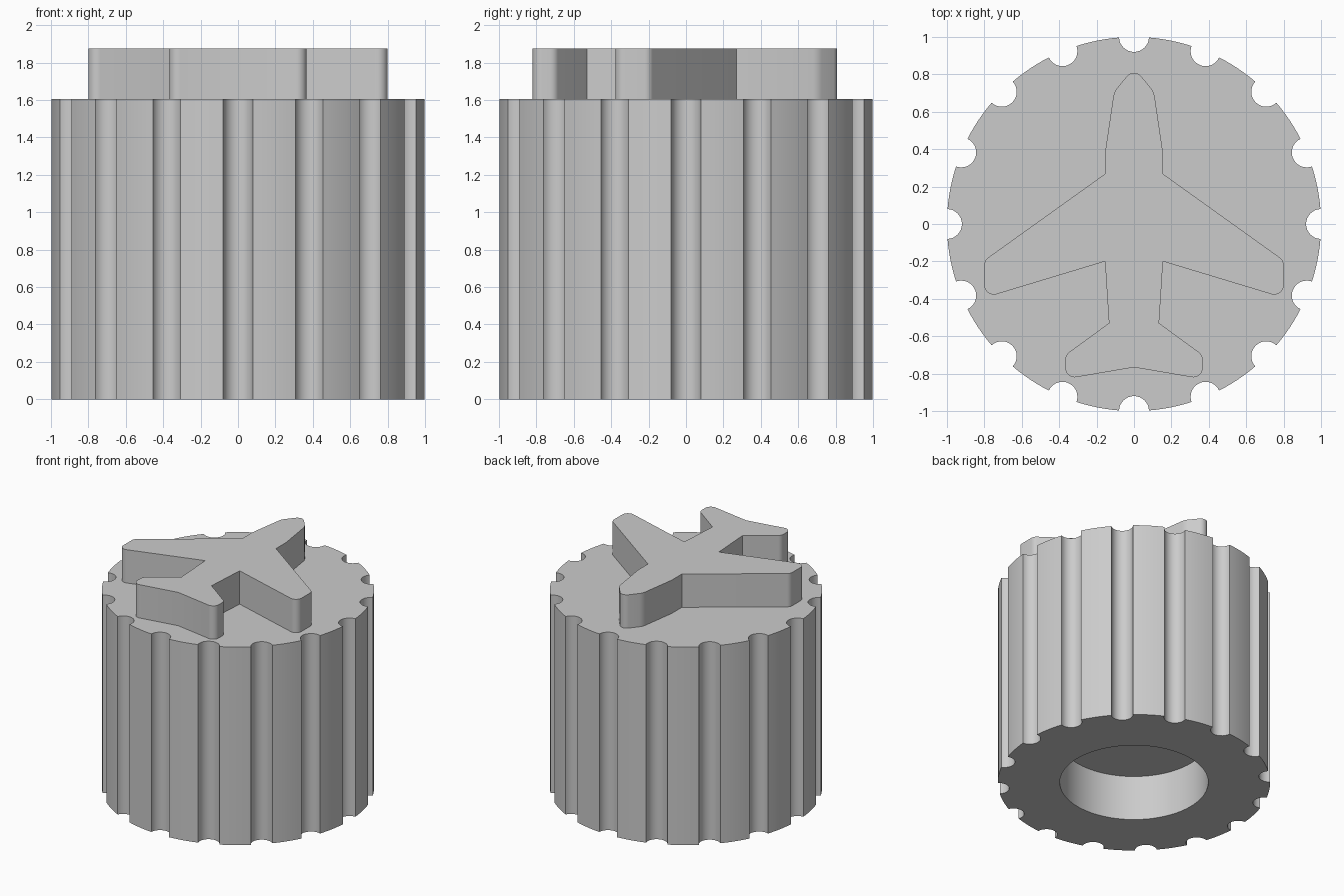
import bpy, bmesh
from math import sin, cos, tan, pi, asin, radians
from mathutils import Vector, Matrix

cube = bpy.data.objects.get("Cube")
if cube:
    bpy.data.objects.remove(cube)

BODY_TOP, PLANE_TOP = 1.605, 1.875
HOLE_RADIUS, HOLE_DEPTH = 0.545, 0.365
GROOVES, GROOVE_RADIUS = 16, 0.08

grey = bpy.data.materials.new("plain_grey")
grey.use_nodes = True
grey.diffuse_color = (0.6, 0.6, 0.6, 1)
grey.node_tree.nodes["Principled BSDF"].inputs["Base Color"].default_value = (0.6, 0.6, 0.6, 1)


def loop(bm, points, z):
    """Closed ring of vertices at height z."""
    return [bm.verts.new((p[0], p[1], z)) for p in points]


def walls(bm, low, high):
    """Quads joining two rings."""
    n = len(low)
    for i in range(n):
        j = (i + 1) % n
        bm.faces.new((low[i], low[j], high[j], high[i]))


def finish(bm, name):
    bmesh.ops.recalc_face_normals(bm, faces=bm.faces)
    mesh = bpy.data.meshes.new(name)
    bm.to_mesh(mesh)
    bm.free()
    mesh.materials.append(grey)
    obj = bpy.data.objects.new(name, mesh)
    bpy.context.collection.objects.link(obj)
    bpy.ops.object.select_all(action='DESELECT')
    obj.select_set(True)
    bpy.context.view_layer.objects.active = obj
    bpy.ops.object.shade_smooth_by_angle(angle=radians(30))
    return obj


def fluted_outline():
    """Unit circle with round flutes cut into its rim."""
    half = 2 * asin(GROOVE_RADIUS / 2)
    swing = pi / 2 + half / 2
    step = 2 * pi / GROOVES
    groove_segs, rim_segs = 16, 6
    points = []
    for g in range(GROOVES):
        turn = Matrix.Rotation(g * step, 2)
        for i in range(groove_segs + 1):
            a = 2 * pi - swing - (2 * pi - 2 * swing) * i / groove_segs
            points.append(turn @ Vector((1 + GROOVE_RADIUS * cos(a), GROOVE_RADIUS * sin(a))))
        for i in range(1, rim_segs):
            a = g * step + half + (step - 2 * half) * i / rim_segs
            points.append(Vector((cos(a), sin(a))))
    return points


def rounded(corners, segs=8):
    """Outline from (x, y, fillet radius) corners."""
    points = []
    for i, (x, y, r) in enumerate(corners):
        p = Vector((x, y))
        if r == 0:
            points.append(p)
            continue
        a = (Vector(corners[i - 1][:2]) - p).normalized()
        b = (Vector(corners[(i + 1) % len(corners)][:2]) - p).normalized()
        half = a.angle(b) / 2
        centre = p + (a + b).normalized() * (r / sin(half))
        start = p + a * (r / tan(half)) - centre
        sweep = start.angle_signed(p + b * (r / tan(half)) - centre)
        for k in range(segs + 1):
            points.append(centre + Matrix.Rotation(-sweep * k / segs, 2) @ start)
    return points


# Fluted cap body with a blind round hole underneath
bm = bmesh.new()
outline = fluted_outline()
circle = [(HOLE_RADIUS * cos(2 * pi * i / 96), HOLE_RADIUS * sin(2 * pi * i / 96)) for i in range(96)]
base, top = loop(bm, outline, 0), loop(bm, outline, BODY_TOP)
rim, ceiling = loop(bm, circle, 0), loop(bm, circle, HOLE_DEPTH)
walls(bm, base, top)
walls(bm, rim, ceiling)
bm.faces.new(top)
bm.faces.new(ceiling)
open_edges = [e for e in bm.edges if e.is_boundary]
bmesh.ops.triangle_fill(bm, use_beauty=True, edges=open_edges, normal=(0, 0, -1))
finish(bm, "fluted_body")

# Raised aeroplane: right half from nose to tail, then mirrored
nose, tail = (0, 0.838, 0.05), (0, -0.766, 0)
side = [
    (0.107, 0.705, 0.1), (0.152, 0.40, 0), (0.152, 0.27, 0),
    (0.80, -0.194, 0.05), (0.80, -0.395, 0.05), (0.155, -0.20, 0),
    (0.134, -0.53, 0), (0.367, -0.70, 0.05), (0.367, -0.829, 0.05),
]
mirrored = [(-x, y, r) for x, y, r in reversed(side)]
shape = rounded([nose] + side + [tail] + mirrored)
bm = bmesh.new()
low, high = loop(bm, shape, BODY_TOP - 0.01), loop(bm, shape, PLANE_TOP)
walls(bm, low, high)
bm.faces.new(low)
bm.faces.new(high)
finish(bm, "raised_aeroplane")
